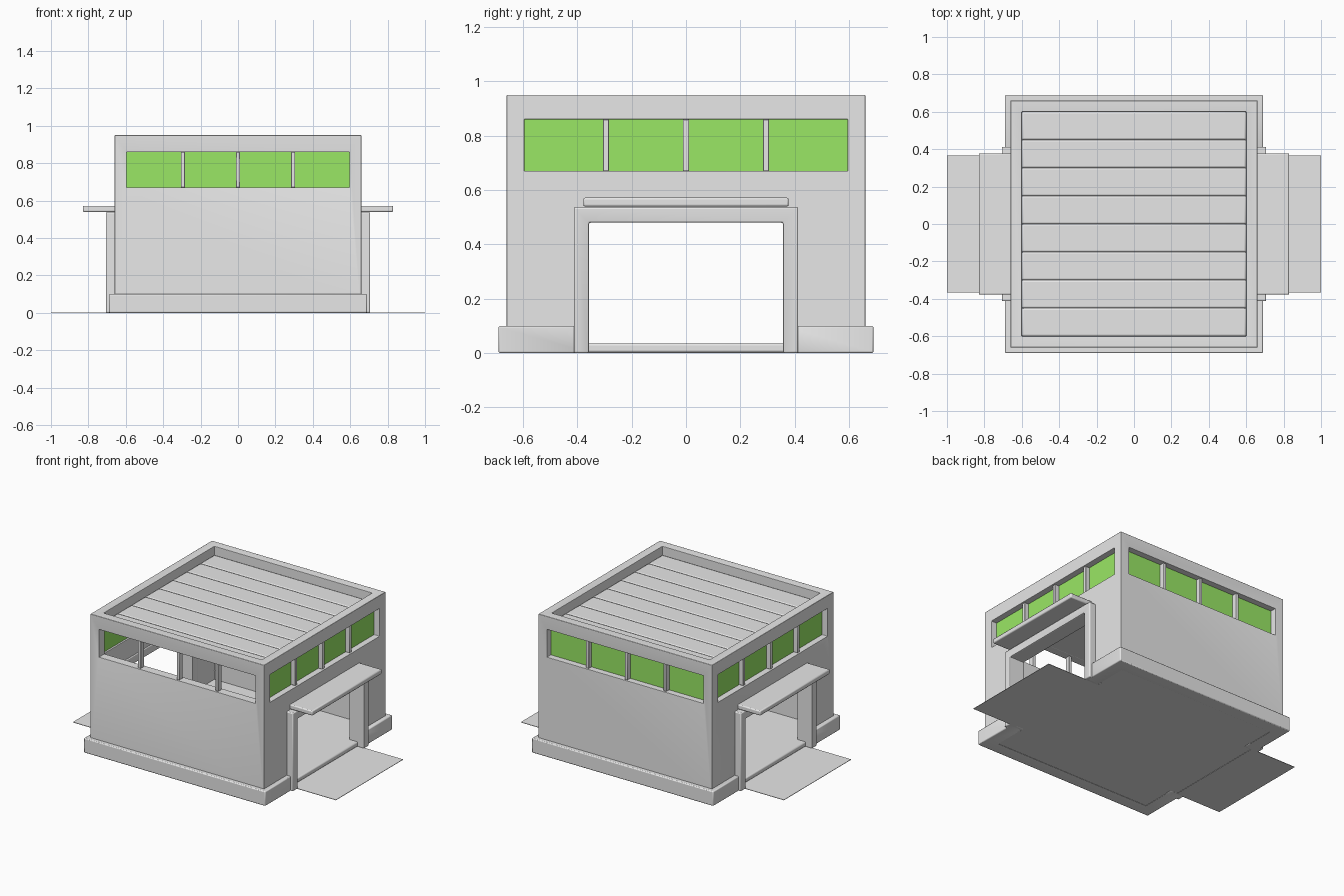
import bpy
import bmesh
from mathutils import Matrix, Vector

cube = bpy.data.objects.get("Cube")
if cube:
    bpy.data.objects.remove(cube, do_unlink=True)


def make_material(name, colour):
    mat = bpy.data.materials.new(name)
    mat.use_nodes = True
    mat.diffuse_color = colour
    mat.node_tree.nodes["Principled BSDF"].inputs["Base Color"].default_value = colour
    return mat


concrete = make_material("concrete_grey", (0.8, 0.8, 0.8, 1))
green = make_material("window_green", (0.32, 0.8, 0.13, 1))


def box(name, low, high, mat=concrete, bevel=0.0, turn=0.0):
    """Box between two corners, turned about the z axis through the origin."""
    low, high = Vector(low), Vector(high)
    bm = bmesh.new()
    bmesh.ops.create_cube(bm, size=1)
    bmesh.ops.scale(bm, vec=high - low, verts=bm.verts)
    bmesh.ops.translate(bm, vec=(low + high) / 2, verts=bm.verts)
    bmesh.ops.rotate(bm, cent=(0, 0, 0), matrix=Matrix.Rotation(turn, 3, "Z"), verts=bm.verts)
    mesh = bpy.data.meshes.new(name)
    bm.to_mesh(mesh)
    bm.free()
    mesh.materials.append(mat)
    obj = bpy.data.objects.new(name, mesh)
    bpy.context.collection.objects.link(obj)
    if bevel:
        add_bevel(obj, bevel)
    return obj


def add_bevel(obj, width):
    mod = obj.modifiers.new("rounded_edges", "BEVEL")
    mod.width = width
    mod.segments = 2
    mod.limit_method = "ANGLE"
    for poly in obj.data.polygons:
        poly.use_smooth = True
    bpy.context.view_layer.objects.active = obj
    obj.select_set(True)
    bpy.ops.object.shade_smooth_by_angle()
    obj.select_set(False)


def cut(obj, cutters):
    for cutter in cutters:
        mod = obj.modifiers.new("opening", "BOOLEAN")
        mod.operation = "DIFFERENCE"
        mod.solver = "EXACT"
        mod.object = cutter
        cutter.hide_render = True
        cutter.hide_set(True)


WALL, INNER = 0.66, 0.6
WIN_LOW, WIN_HIGH = 0.67, 0.86
FLOOR = 0.035
QUARTER = 1.5707963

# Cutters: room, window bands and doorway
room = box("room_cutter", (-INNER, -INNER, -1), (INNER, INNER, 2))
front_windows = box("front_window_cutter", (-0.595, -1, WIN_LOW), (0.595, 1, WIN_HIGH))
side_windows = box("side_window_cutter", (-1, -0.595, WIN_LOW), (1, 0.595, WIN_HIGH))
doorway = box("doorway_cutter", (-1, -0.37, -1), (1, 0.37, 0.5))

# Walls with parapet
walls = box("walls", (-WALL, -WALL, 0), (WALL, WALL, 0.95))
cut(walls, [room, front_windows, side_windows, doorway])
add_bevel(walls, 0.006)

# Plinth around the foot of the walls, open at the doors
plinth = box("plinth", (-0.69, -0.69, 0), (0.69, 0.69, 0.1))
cut(plinth, [room, doorway])
add_bevel(plinth, 0.006)

box("floor", (-WALL, -WALL + 0.01, 0.002), (WALL, WALL - 0.01, FLOOR), bevel=0.008)

# Roof: flat ceiling with rounded planks on it
box("ceiling", (-INNER, -INNER, 0.86), (INNER, INNER, 0.875))
PLANKS = 8
step = 2 * INNER / PLANKS
for i in range(PLANKS):
    y = -INNER + i * step
    box(f"roof_plank_{i + 1}", (-INNER, y, 0.868), (INNER, y + step, 0.892), bevel=0.009)

# Window bars on all four sides, panes on every side but the front
for k, side in enumerate(("left", "back", "right", "front")):
    turn = k * QUARTER
    for j in (-1, 0, 1):
        y = j * 0.295
        box(f"{side}_window_bar_{j + 2}", (0.615, y - 0.011, WIN_LOW), (0.65, y + 0.011, WIN_HIGH),
            bevel=0.003, turn=turn)
    if side != "front":
        box(f"{side}_window_pane", (0.612, -INNER, WIN_LOW - 0.005),
            (0.618, INNER, WIN_HIGH + 0.005), green, turn=turn)

# Door frame, awning and ramp on both ends
for side, turn in (("left", 0), ("right", 2 * QUARTER)):
    frame = box(f"{side}_door_frame", (0.595, -0.413, 0), (0.707, 0.413, 0.537), turn=turn)
    opening = box(f"{side}_frame_cutter", (0.5, -0.357, -1), (0.8, 0.357, 0.48), turn=turn)
    cut(frame, [opening])
    add_bevel(frame, 0.006)
    box(f"{side}_awning", (0.65, -0.378, 0.539), (0.83, 0.378, 0.572), bevel=0.007, turn=turn)
    box(f"{side}_ramp", (0.65, -0.365, 0), (1.0, 0.365, 0.003), turn=turn)
